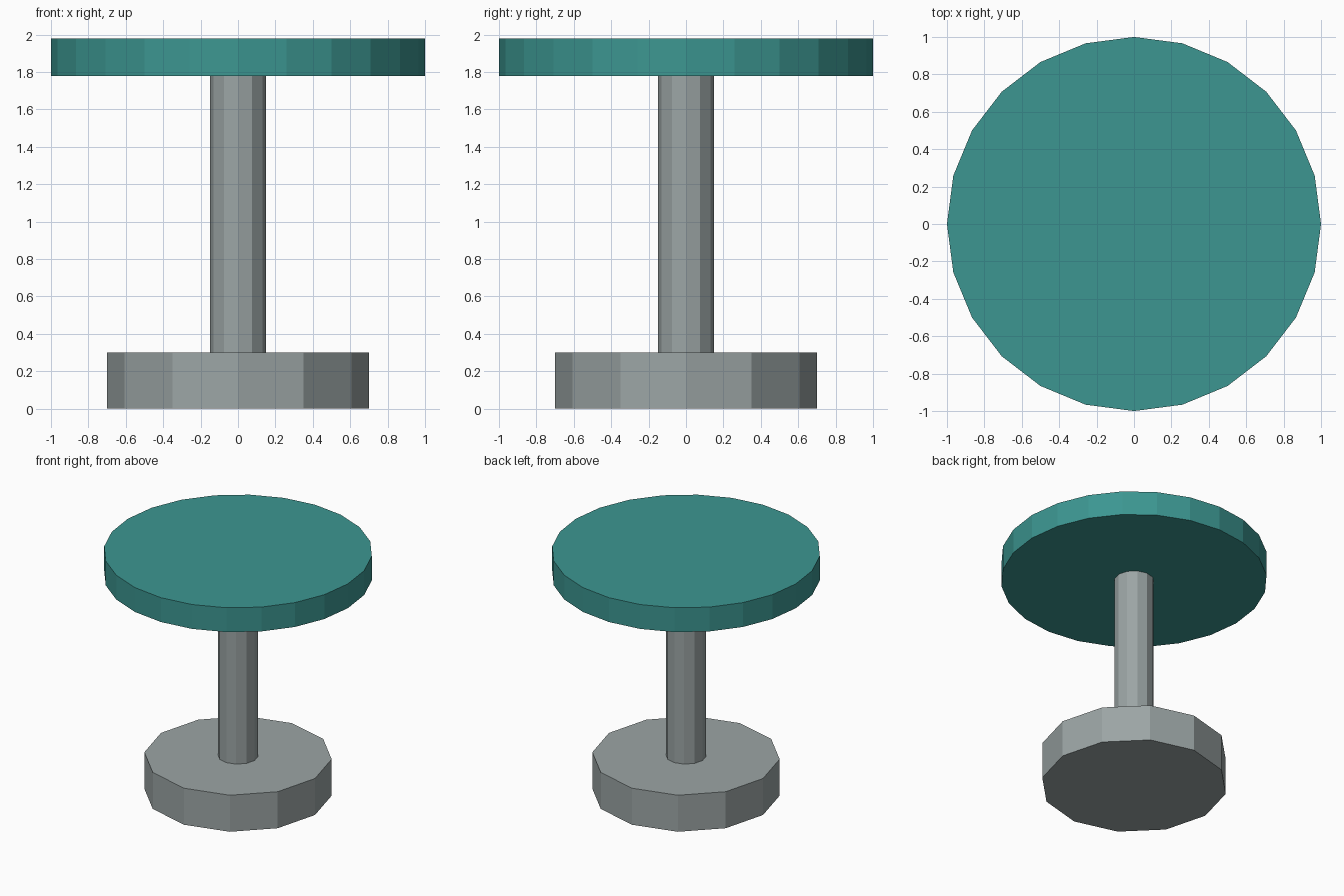
import bpy

cube = bpy.data.objects.get("Cube")
if cube:
    bpy.data.objects.remove(cube, do_unlink=True)


def make_material(name, color):
    mat = bpy.data.materials.new(name)
    mat.use_nodes = True
    mat.diffuse_color = color
    mat.node_tree.nodes["Principled BSDF"].inputs["Base Color"].default_value = color
    return mat


def add_disc(name, radius, bottom, top, sides, mat):
    """Flat-shaded upright prism between two heights."""
    bpy.ops.mesh.primitive_cylinder_add(
        vertices=sides, radius=radius, depth=top - bottom,
        location=(0, 0, (bottom + top) / 2))
    obj = bpy.context.object
    obj.name = name
    obj.data.name = name
    obj.data.materials.append(mat)
    return obj


teal = make_material("teal", (0.045, 0.305, 0.283, 1))
grey = make_material("grey metal", (0.33, 0.376, 0.376, 1))

# Foot, stem and round seat
add_disc("base", 0.7, 0, 0.3, 12, grey)
add_disc("stem", 0.15, 0.3, 1.78, 12, grey)
add_disc("seat", 1.0, 1.78, 1.98, 24, teal)
